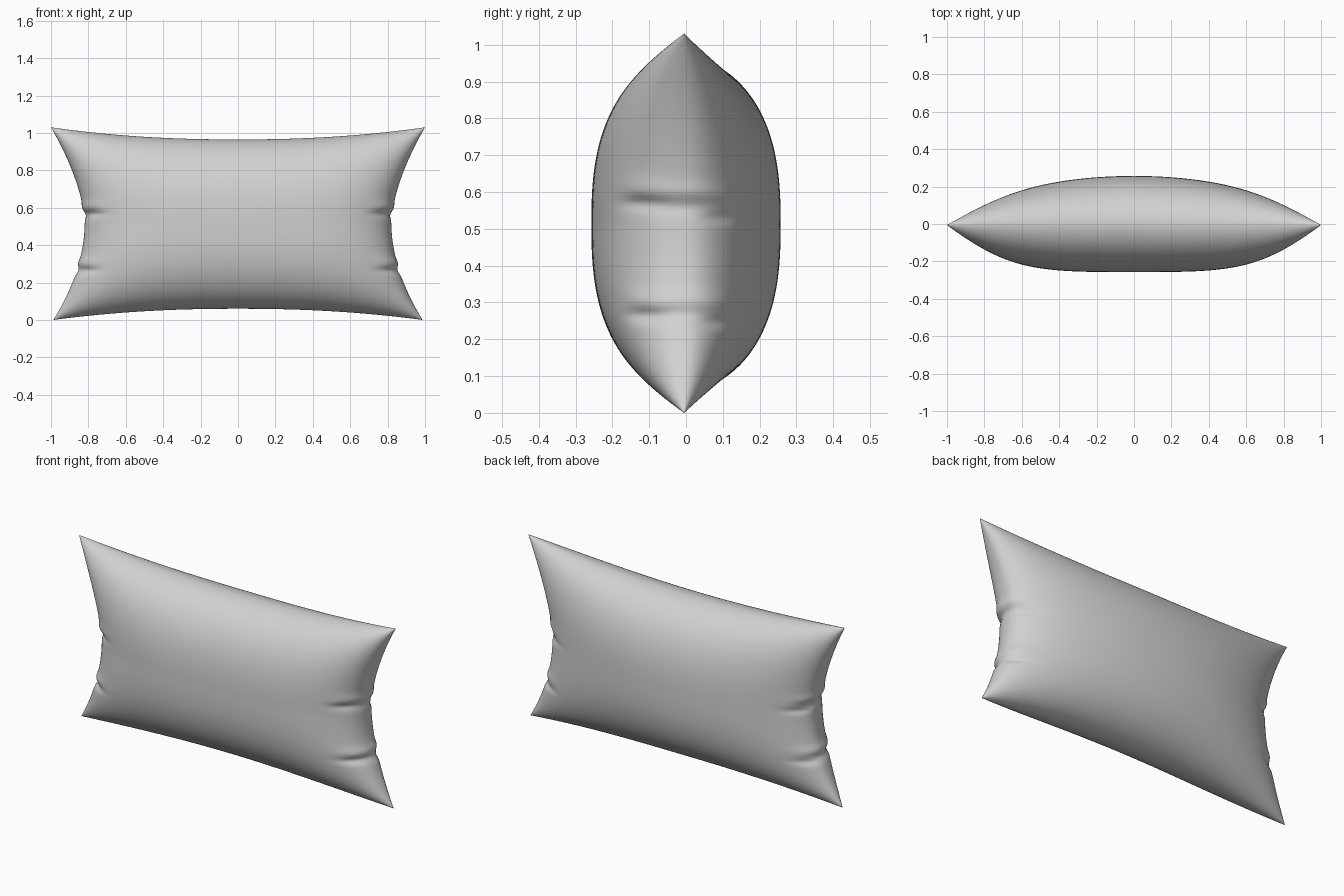
import bpy
import bmesh
import math

if "Cube" in bpy.data.objects:
    bpy.data.objects.remove(bpy.data.objects["Cube"], do_unlink=True)

HALF_THICK = 0.257
FOLD_HEIGHTS = {-1: (0.57, 0.265), 1: (0.53, 0.245)}   # front, back
FULLNESS = {-1: (3.6, 0.45), 1: (2.0, 0.47)}           # front, back


def bump(z, centre, width):
    return math.exp(-((z - centre) / width) ** 2)


def seam_half_width(v):
    """Side seams bow inwards between the pointed corners."""
    if v > 0:
        return 0.82 + 0.18 * v ** 1.65
    return 0.82 + 0.167 * abs(v) ** 1.9


def height(u, v):
    """Top and bottom seams sag towards the middle."""
    sag = abs(u) ** 2.2
    top = 0.965 + 0.065 * sag
    bottom = 0.06 - 0.06 * sag
    return bottom + (top - bottom) * (v + 1) / 2


def pillow_point(a, b, side):
    # Sine spacing packs the mesh towards the seams
    u, v = math.sin(a * math.pi / 2), math.sin(b * math.pi / 2)
    z = height(u, v)
    x = u * seam_half_width(v)

    # Stuffing: front is a little fuller than the back
    power, roundness = FULLNESS[side]
    across = max(0, 1 - abs(u) ** power) ** roundness
    upright = max(0, 1 - abs(v) ** 2.6) ** 0.54
    y = HALF_THICK * across * upright

    # Soft pinched folds fade out from the side seams
    fade = math.exp(-((1 - abs(u)) / 0.1) ** 2)
    for fold in FOLD_HEIGHTS[side]:
        y *= 1 + fade * (0.06 * bump(z, fold + 0.045, 0.03)
                         - 0.16 * bump(z, fold, 0.016))
    for fold in (0.56, 0.265):
        x += math.copysign(fade, u) * (0.005 * bump(z, fold + 0.04, 0.025)
                                       - 0.01 * bump(z, fold, 0.025))
    return x, side * y - 0.005 * abs(u * v), z


# Pillow: two stuffed sheets joined along the seam
bm = bmesh.new()
for side in (-1, 1):
    sheet = bmesh.ops.create_grid(bm, x_segments=90, y_segments=150, size=1)
    for vert in sheet["verts"]:
        vert.co = pillow_point(vert.co.x, vert.co.y, side)
bmesh.ops.remove_doubles(bm, verts=bm.verts, dist=0.00005)
bmesh.ops.recalc_face_normals(bm, faces=bm.faces)
for face in bm.faces:
    face.smooth = True

mesh = bpy.data.meshes.new("pillow")
bm.to_mesh(mesh)
bm.free()
pillow = bpy.data.objects.new("pillow", mesh)
bpy.context.collection.objects.link(pillow)

# Plain cloth
cloth = bpy.data.materials.new("light grey cloth")
cloth.use_nodes = True
colour = (0.64, 0.64, 0.64, 1)
cloth.diffuse_color = colour
cloth.node_tree.nodes["Principled BSDF"].inputs["Base Color"].default_value = colour
mesh.materials.append(cloth)
